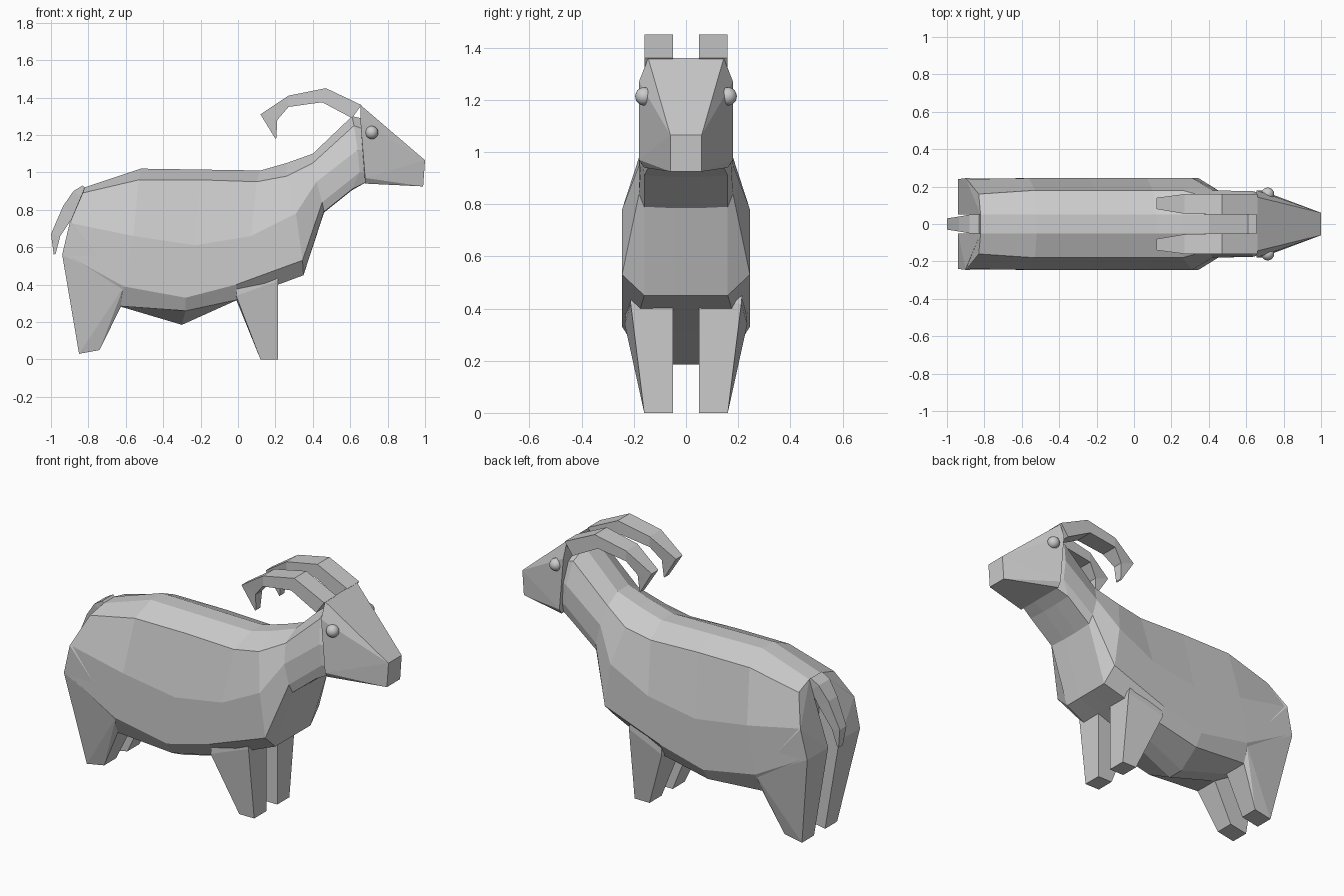
import bpy, bmesh


def finish(bm, name):
    bmesh.ops.recalc_face_normals(bm, faces=bm.faces)
    me = bpy.data.meshes.new(name)
    bm.to_mesh(me)
    bm.free()
    ob = bpy.data.objects.new(name, me)
    bpy.context.collection.objects.link(ob)
    return ob


def loft(name, rings):
    """Skin closed rings of equal point count and cap both ends."""
    bm = bmesh.new()
    vs = [[bm.verts.new(p) for p in r] for r in rings]
    n = len(vs[0])
    for a, b in zip(vs, vs[1:]):
        for i in range(n):
            j = (i + 1) % n
            bm.faces.new((a[i], a[j], b[j], b[i]))
    bm.faces.new(vs[0])
    bm.faces.new(vs[-1])
    return finish(bm, name)


def hull(name, pts):
    bm = bmesh.new()
    for p in pts:
        bm.verts.new(p)
    res = bmesh.ops.convex_hull(bm, input=bm.verts)
    junk = {g for g in res["geom_interior"] + res["geom_unused"]
            if isinstance(g, bmesh.types.BMVert)}
    bmesh.ops.delete(bm, geom=list(junk), context='VERTS')
    bmesh.ops.dissolve_limit(bm, angle_limit=0.03, verts=bm.verts, edges=bm.edges)
    return finish(bm, name)


def both(pts):
    return [(x, s * y, z) for x, y, z in pts for s in (1, -1)]


def ring(half):
    return half + [(x, -y, z) for x, y, z in reversed(half)]


# Body and neck: half rings from back line down to belly line
body = [
    [(-.82, .05, .92), (-.83, .16, .89), (-.90, .24, .73), (-.92, .24, .56), (-.74, .20, .36), (-.72, .05, .34)],
    [(-.52, .05, 1.02), (-.53, .18, .96), (-.56, .245, .66), (-.61, .245, .39), (-.63, .20, .285), (-.62, .05, .28)],
    [(-.20, .05, 1.015), (-.20, .18, .96), (-.23, .245, .61), (-.28, .245, .33), (-.28, .20, .26), (-.30, .05, .185)],
    [(.12, .05, 1.01), (.10, .18, .95), (.07, .245, .66), (-.01, .245, .40), (.00, .20, .32), (-.01, .05, .32)],
    [(.26, .05, 1.05), (.26, .18, .98), (.31, .245, .78), (.345, .245, .53), (.35, .16, .45), (.35, .05, .45)],
    [(.40, .05, 1.10), (.40, .14, 1.05), (.42, .18, .95), (.45, .18, .84), (.46, .16, .79), (.46, .05, .785)],
    [(.61, .05, 1.30), (.62, .14, 1.25), (.64, .175, 1.12), (.65, .17, 1.0), (.61, .16, .91), (.61, .05, .905)],
    [(.70, .05, 1.28), (.70, .12, 1.22), (.70, .15, 1.12), (.70, .15, 1.0), (.69, .14, .95), (.69, .05, .95)],
]
loft("body", [ring(r) for r in body])

# Head: wedge tapering to a square muzzle
hull("head", both([(.655, .145, 1.36), (.655, .18, 1.27), (.68, .18, .97), (.68, .16, .94),
                   (1, .06, 1.065), (.99, .06, .925)]))

# Tail
tail = [((-.83, .93), (-.80, .90), .05), ((-.88, .90), (-.83, .86), .05),
        ((-.935, .82), (-.87, .78), .04), ((-1, .67), (-.95, .66), .03),
        ((-.985, .56), (-.975, .565), .02)]
loft("tail", [[(o[0], -w, o[1]), (o[0], w, o[1]), (i[0], w, i[1]), (i[0], -w, i[1])]
              for o, i, w in tail])

# Horn sections: outer xz, inner xz, y range
horn = [((.66, 1.36), (.61, 1.29), .05, .16), ((.47, 1.45), (.45, 1.375), .05, .16),
        ((.27, 1.41), (.27, 1.35), .055, .16), ((.12, 1.31), (.21, 1.28), .08, .14),
        ((.20, 1.18), (.205, 1.185), .09, .13)]

for s, side in ((-1, "right"), (1, "left")):
    loft("horn_" + side, [[(o[0], s * a, o[1]), (o[0], s * b, o[1]),
                           (i[0], s * b, i[1]), (i[0], s * a, i[1])] for o, i, a, b in horn])

    # Front leg, tucked into the chest
    loft("front_leg_" + side, [
        [(.12, s * .05, 0), (.215, s * .05, 0), (.215, s * .16, 0), (.12, s * .16, 0)],
        [(-.01, s * .05, .32), (.215, s * .05, .42), (.215, s * .212, .42), (-.01, s * .235, .34)],
        [(.0, s * .05, .5), (.2, s * .05, .5), (.2, s * .22, .5), (.0, s * .22, .5)]])

    # Hind leg, running up into the rump
    thigh = [(-.82, .05, .92), (-.83, .16, .89), (-.90, .245, .73), (-.94, .24, .56), (-.94, .05, .56),
             (-.61, .24, .39), (-.625, .20, .285), (-.625, .05, .285),
             (-.85, .05, .03), (-.85, .16, .03), (-.74, .05, .05), (-.74, .16, .05)]
    hull("hind_leg_" + side, [(x, s * y, z) for x, y, z in thigh])

    # Eye
    bpy.ops.mesh.primitive_uv_sphere_add(segments=16, ring_count=10, radius=.035,
                                         location=(.715, s * .16, 1.213))
    bpy.context.object.name = "eye_" + side
    bpy.ops.object.shade_smooth()
